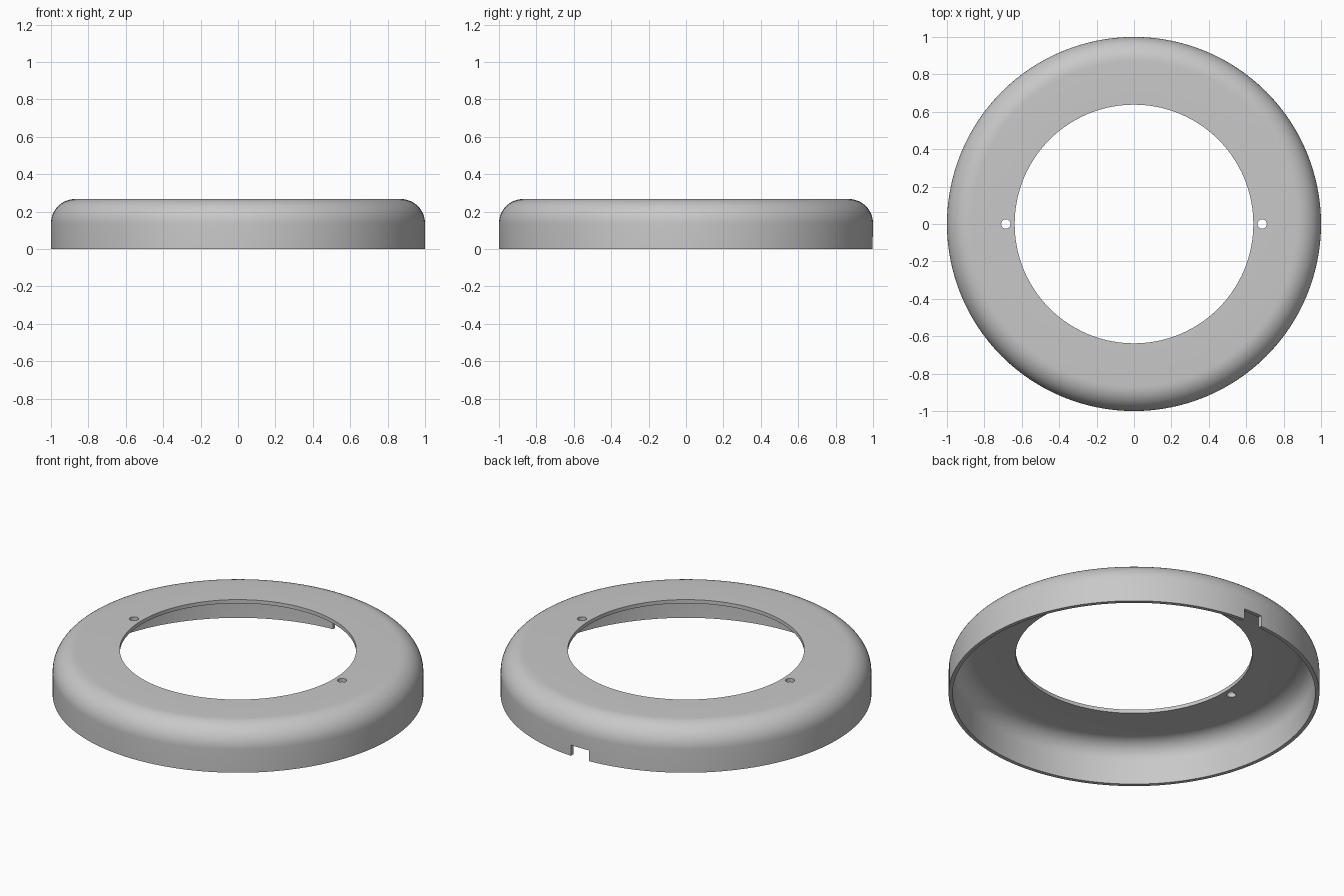
import bpy, bmesh, math
from mathutils import Vector

default = bpy.data.objects.get("Cube")
if default:
    bpy.data.objects.remove(default, do_unlink=True)

HEIGHT, WALL, FILLET = 0.267, 0.022, 0.13
HOLE_RADIUS = 0.638
SEGMENTS = 128

# Material
grey = bpy.data.materials.new("plain_grey")
grey.use_nodes = True
colour = (0.58, 0.58, 0.58, 1)
grey.diffuse_color = colour
grey.node_tree.nodes["Principled BSDF"].inputs["Base Color"].default_value = colour


def arc(radius, steps=12):
    """Quarter round from the side wall up to the flat top."""
    cx, cz = 1 - FILLET, HEIGHT - FILLET
    angles = [math.pi / 2 * i / steps for i in range(steps + 1)]
    return [(cx + radius * math.cos(a), cz + radius * math.sin(a)) for a in angles]


# Ring cover: closed shell profile spun around z
profile = [(1, 0)] + arc(FILLET) + [(HOLE_RADIUS, HEIGHT), (HOLE_RADIUS, HEIGHT - WALL)]
profile += arc(FILLET - WALL)[::-1] + [(1 - WALL, 0)]

bm = bmesh.new()
verts = [bm.verts.new((r, 0, z)) for r, z in profile]
edges = [bm.edges.new((v, verts[i - 1])) for i, v in enumerate(verts)]
bmesh.ops.spin(bm, geom=verts + edges, axis=(0, 0, 1), cent=(0, 0, 0),
               angle=math.tau, steps=SEGMENTS, use_merge=True)
bmesh.ops.remove_doubles(bm, verts=bm.verts, dist=1e-5)
bmesh.ops.recalc_face_normals(bm, faces=bm.faces)
mesh = bpy.data.meshes.new("ring_cover")
bm.to_mesh(mesh)
bm.free()
mesh.materials.append(grey)
cover = bpy.data.objects.new("ring_cover", mesh)
bpy.context.collection.objects.link(cover)


def cut(cutter):
    """Subtract the cutter from the cover, then discard it."""
    cutter.hide_render = True
    cutter.data.materials.append(grey)
    bpy.ops.object.select_all(action="DESELECT")
    cover.select_set(True)
    bpy.context.view_layer.objects.active = cover
    mod = cover.modifiers.new("cut", "BOOLEAN")
    mod.operation = "DIFFERENCE"
    mod.solver = "EXACT"
    mod.object = cutter
    bpy.ops.object.modifier_apply(modifier=mod.name)
    bpy.data.objects.remove(cutter, do_unlink=True)


# Screw holes on both sides of the opening
for side in (-1, 1):
    bpy.ops.mesh.primitive_cylinder_add(vertices=32, radius=0.025, depth=0.2,
                                        location=(side * 0.685, 0, HEIGHT))
    cut(bpy.context.object)

# Cable notch in the back of the rim
bpy.ops.mesh.primitive_cube_add(size=1, location=(0, 1, 0))
notch = bpy.context.object
notch.scale = Vector((0.118, 0.2, 0.128))
bpy.context.view_layer.update()
cut(notch)

# Smooth shading with sharp rims
bpy.ops.object.select_all(action="DESELECT")
cover.select_set(True)
bpy.context.view_layer.objects.active = cover
bpy.ops.object.shade_smooth_by_angle(angle=math.radians(30))
